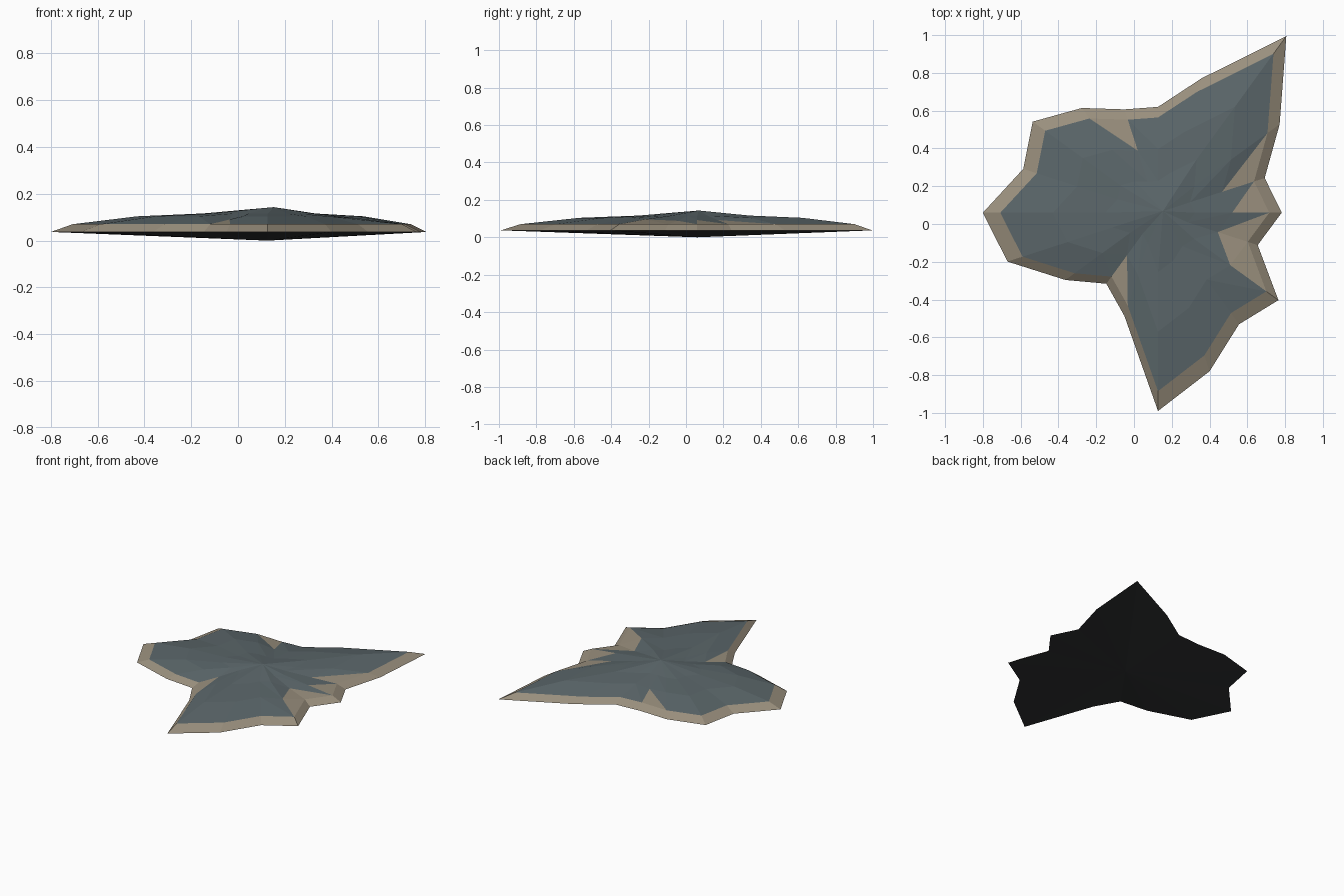
import bpy, bmesh, math

if "Cube" in bpy.data.objects:
    bpy.data.objects.remove(bpy.data.objects["Cube"])

# Shoreline radius for 20 rays, every 18 degrees from +x around the hub
HUB = (0.127, 0.06)
RADII = [0.655, 0.594, 0.796, 1.156, 0.748, 0.56, 0.575, 0.685, 0.82, 0.75,
         0.927, 0.838, 0.606, 0.465, 0.575, 1.05, 0.883, 0.73, 0.788, 0.555]
N = len(RADII)

# Rings from shore to summit: (radius factor, height)
RINGS = [(1.0, 0.037), (0.9, 0.07), (0.6, 0.104), (0.3, 0.116)]
LOW = {0: 0.092, 1: 0.092, 6: 0.092, 13: 0.09, 18: 0.096, 19: 0.088}


def material(name, rgb):
    m = bpy.data.materials.new(name)
    m.diffuse_color = (*rgb, 1)
    m.use_nodes = True
    m.node_tree.nodes["Principled BSDF"].inputs["Base Color"].default_value = m.diffuse_color
    return m


bm = bmesh.new()
rings = []
for k, (f, z) in enumerate(RINGS):
    ring = []
    for i, r in enumerate(RADII):
        a = 2 * math.pi * i / N
        h = LOW.get(i, z) if k == 2 else z
        ring.append(bm.verts.new((HUB[0] + f * r * math.cos(a),
                                  HUB[1] + f * r * math.sin(a), h)))
    rings.append(ring)
summit = bm.verts.new((0.153, 0.068, 0.143))
keel = bm.verts.new((HUB[0], HUB[1], 0))

ROCK, SAND, UNDER = 0, 1, 2
SAND_OUTER = {0, 1, 6, 13, 18, 19}   # sandy gullies reaching inland
SAND_INNER = {18}


def tri(a, b, c, mat):
    bm.faces.new((a, b, c)).material_index = mat


for i in range(N):
    j = (i + 1) % N
    # beach band and rock bands, each split along the same diagonal
    for k in range(3):
        o, n = rings[k], rings[k + 1]
        outer = SAND if k == 0 or (k == 1 and i in SAND_OUTER) else ROCK
        inner = SAND if k == 0 or (k == 1 and i in SAND_INNER) else ROCK
        tri(o[i], o[j], n[i], outer)
        tri(n[i], o[j], n[j], inner)
    # summit fan and shallow underside cone
    tri(rings[3][i], rings[3][j], summit, ROCK)
    tri(rings[0][j], rings[0][i], keel, UNDER)

mesh = bpy.data.meshes.new("island")
bm.to_mesh(mesh)
bm.free()
for m in (material("rock", (0.105, 0.135, 0.145)),
          material("sand", (0.32, 0.275, 0.205)),
          material("underside", (0.03, 0.032, 0.034))):
    mesh.materials.append(m)
island = bpy.data.objects.new("island", mesh)
bpy.context.collection.objects.link(island)
